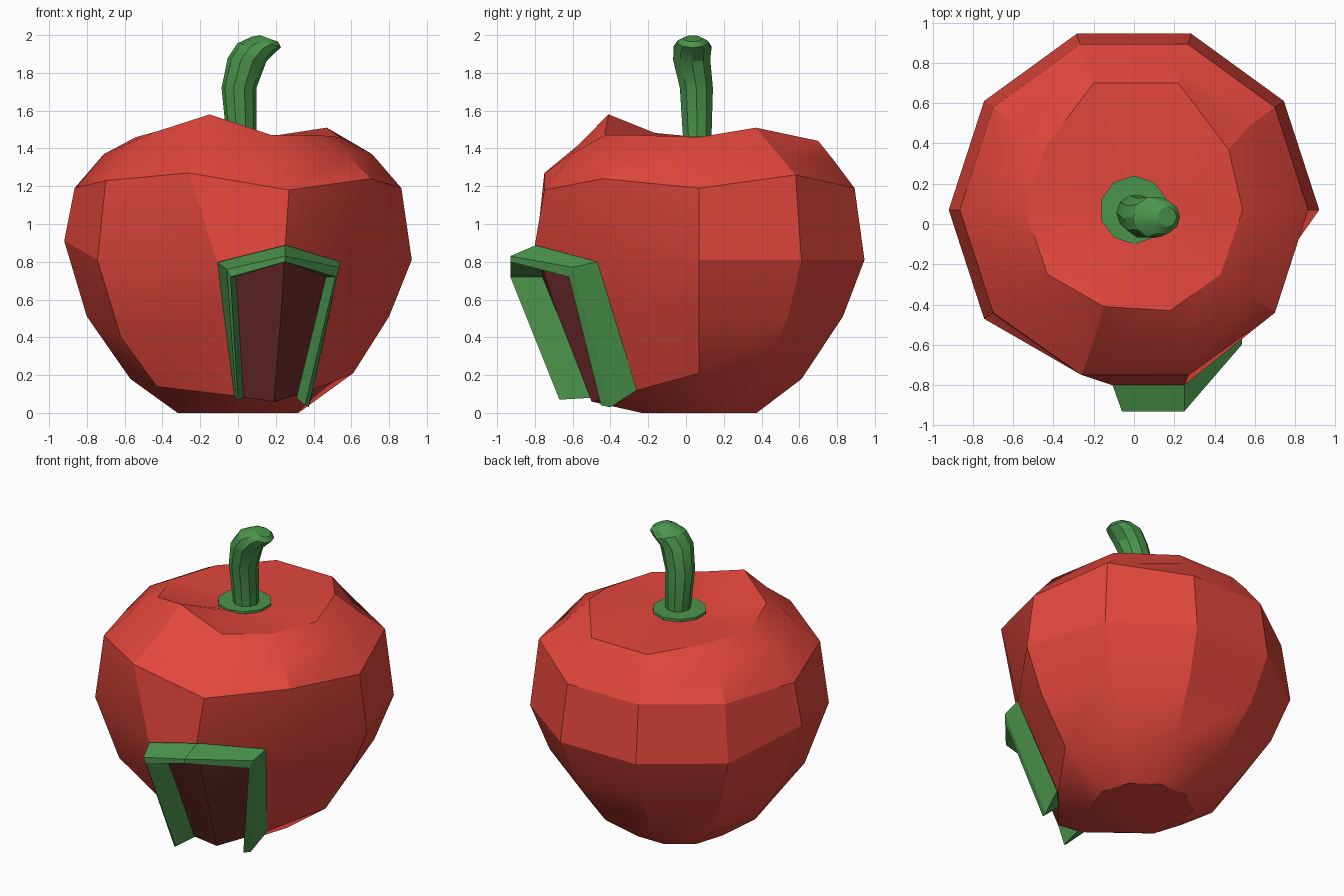
import bpy, bmesh, math
from mathutils import Vector, Matrix

if "Cube" in bpy.data.objects:
    bpy.data.objects.remove(bpy.data.objects["Cube"])

SIDES = 10
CY = 0.07


def material(name, rgb):
    m = bpy.data.materials.new(name)
    m.diffuse_color = (*rgb, 1)
    m.use_nodes = True
    m.node_tree.nodes["Principled BSDF"].inputs["Base Color"].default_value = m.diffuse_color
    return m


RED = material("apple red", (0.76, 0.062, 0.045))
GREEN = material("leaf green", (0.070, 0.30, 0.072))
DARK = material("dark doorway", (0.16, 0.024, 0.026))


def make_object(name, bm, *mats):
    bmesh.ops.recalc_face_normals(bm, faces=bm.faces)
    me = bpy.data.meshes.new(name)
    bm.to_mesh(me)
    bm.free()
    for m in mats:
        me.materials.append(m)
    ob = bpy.data.objects.new(name, me)
    bpy.context.collection.objects.link(ob)
    return ob


def loft(sections, mat_rule=lambda row, col: 0):
    """Skin a list of closed sections and cap both ends."""
    bm = bmesh.new()
    rows = [[bm.verts.new(p) for p in s] for s in sections]
    n = len(rows[0])
    for r in range(len(rows) - 1):
        for c in range(n):
            d = (c + 1) % n
            f = bm.faces.new((rows[r][c], rows[r][d], rows[r + 1][d], rows[r + 1][c]))
            f.material_index = mat_rule(r, c)
    bm.faces.new(rows[0][::-1])
    bm.faces.new(rows[-1])
    return bm


# apple body: ten-sided rings (radius, height), dented where the door sits
profile = [(0.32, 0), (0.57, 0.18), (0.80, 0.51), (0.92, 0.81), (0.865, 1.19),
           (0.71, 1.37), (0.54, 1.46), (0.15, 1.445)]
rings = []
for r, z in profile:
    rings.append([Vector((r * math.cos(2 * math.pi * k / SIDES),
                          CY + r * math.sin(2 * math.pi * k / SIDES), z))
                  for k in range(SIDES)])
moved = {  # (ring, side): hand-shifted corner
    (1, 0): (0.61, 0.07, 0.21), (1, 6): (-0.43, -0.25, 0.14),
    (1, 7): (-0.01, -0.51, 0.09), (1, 8): (0.19, -0.50, 0.06), (1, 9): (0.39, -0.26, 0.12),
    (2, 6): (-0.62, -0.39, 0.40),
    (2, 7): (-0.07, -0.70, 0.58), (2, 8): (0.23, -0.69, 0.55), (2, 9): (0.47, -0.38, 0.50),
    (3, 5): (-0.92, 0.07, 0.91),
    (3, 7): (-0.11, -0.80, 0.80), (3, 8): (0.25, -0.80, 0.89), (3, 9): (0.54, -0.47, 0.80),
    (4, 1): (0.70, 0.58, 1.26), (4, 6): (-0.70, -0.44, 1.23), (4, 7): (-0.26, -0.75, 1.27),
    (4, 8): (0.27, -0.75, 1.18), (4, 9): (0.70, -0.44, 1.24),
    (5, 2): (0.24, 0.78, 1.34), (5, 3): (-0.24, 0.78, 1.34), (5, 7): (-0.20, -0.58, 1.41),
    (6, 1): (0.47, 0.37, 1.51), (6, 2): (0.22, 0.70, 1.44), (6, 3): (-0.20, 0.70, 1.44),
    (6, 6): (-0.43, -0.25, 1.49), (6, 7): (-0.15, -0.41, 1.58),
    (6, 8): (0.18, -0.43, 1.47), (6, 9): (0.43, -0.25, 1.47),
}
for (r, c), p in moved.items():
    rings[r][c] = Vector(p)
body = make_object("apple_body",
                   loft(rings, lambda r, c: 1 if r in (1, 2) and c in (7, 8) else 0), RED, DARK)

# door frame: one four-sided section swept up, over the peak and down
frame = [
    [(-0.02, -0.50, 0.09), (-0.01, -0.67, 0.07), (0.00, -0.67, 0.07), (0.03, -0.50, 0.08)],
    [(-0.11, -0.79, 0.80), (-0.06, -0.93, 0.76), (-0.04, -0.93, 0.72), (-0.01, -0.76, 0.72)],
    [(0.25, -0.79, 0.89), (0.25, -0.93, 0.83), (0.25, -0.93, 0.80), (0.25, -0.76, 0.80)],
    [(0.54, -0.47, 0.80), (0.535, -0.60, 0.77), (0.515, -0.62, 0.72), (0.465, -0.53, 0.72)],
    [(0.40, -0.26, 0.12), (0.375, -0.40, 0.03), (0.355, -0.45, 0.04), (0.31, -0.35, 0.08)],
]
make_object("door_frame", loft(frame), GREEN)

# stem: tapered rings along a path that bends to the right (x, y, z, radius, tilt)
path = [(0.02, 0.06, 1.43, 0.078, 0), (0.005, 0.055, 1.72, 0.092, 0),
        (0.048, 0.03, 1.87, 0.103, 5), (0.10, 0.035, 1.935, 0.105, 12),
        (0.15, 0.035, 1.963, 0.083, 20), (0.165, 0.035, 1.982, 0.05, 20)]
sections = []
for x, y, z, r, tilt in path:
    rot = Matrix.Rotation(math.radians(tilt), 3, 'Y')
    sections.append([Vector((x, y, z)) + rot @ Vector((r * math.cos(2 * math.pi * k / SIDES),
                     r * math.sin(2 * math.pi * k / SIDES), 0)) for k in range(SIDES)])
stem = make_object("stem", loft(sections), GREEN)

# green collar around the stem base
bm = bmesh.new()
bmesh.ops.create_cone(bm, cap_ends=True, segments=SIDES, radius1=0.17, radius2=0.17,
                      depth=0.02, matrix=Matrix.Translation((0, CY, 1.452)))
make_object("stem_collar", bm, GREEN)

# soften the gentle bends, keep the strong facets sharp
for ob in (body, stem):
    bpy.ops.object.select_all(action='DESELECT')
    ob.select_set(True)
    bpy.context.view_layer.objects.active = ob
    bpy.ops.object.shade_smooth_by_angle(angle=math.radians(26))
